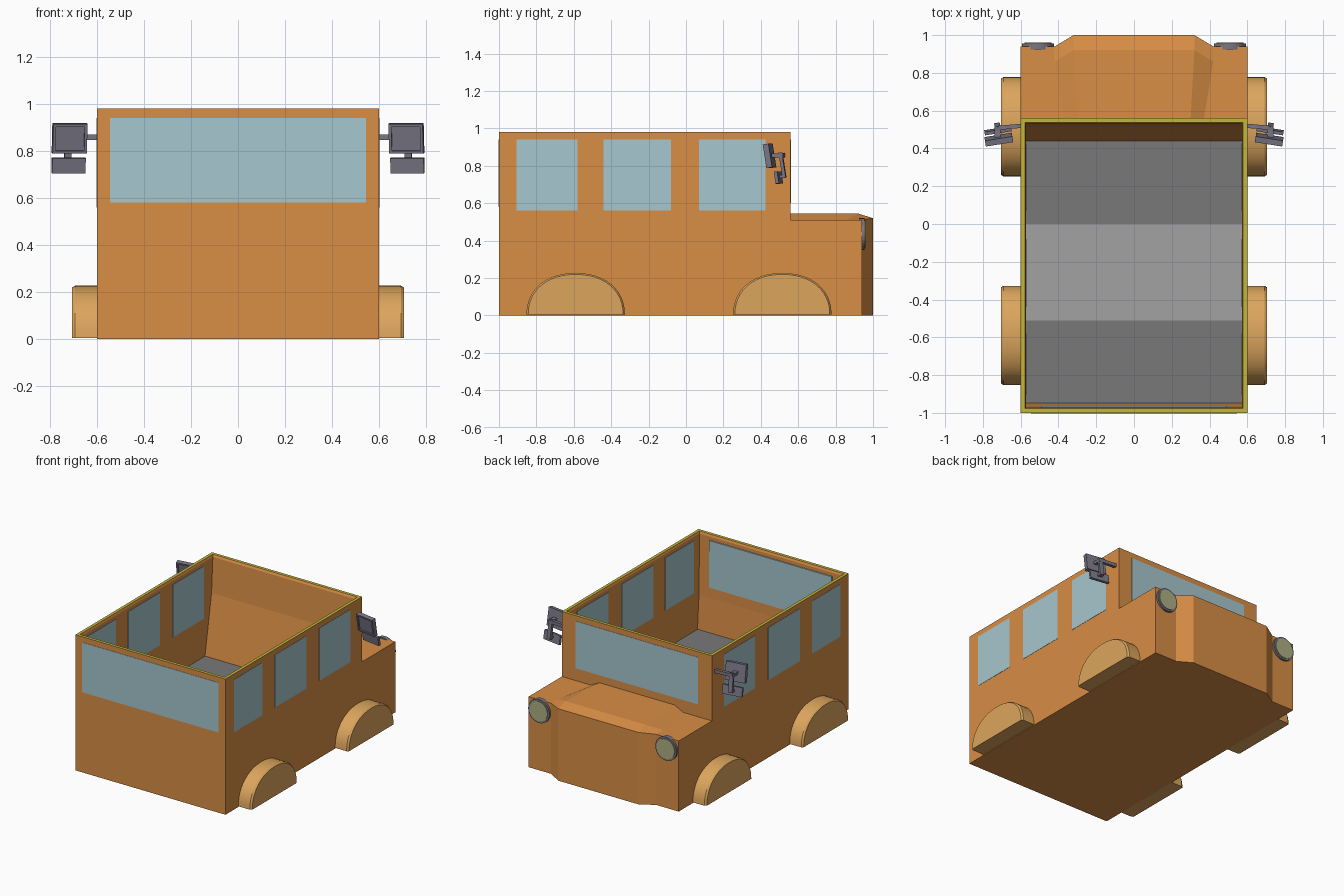
import bpy, bmesh, math
from mathutils import Matrix, Vector

if "Cube" in bpy.data.objects:
    bpy.data.objects.remove(bpy.data.objects["Cube"])


def material(name, *rgb):
    m = bpy.data.materials.new(name)
    m.diffuse_color = (*rgb, 1)
    m.use_nodes = True
    m.node_tree.nodes["Principled BSDF"].inputs["Base Color"].default_value = m.diffuse_color
    return m


ORANGE = material("orange paint", .69, .27, .06)
TAN = material("tan arch", .72, .38, .11)
YELLOW = material("yellow rim", .55, .47, .04)
GLASS = material("window blue", .38, .57, .62)
DARK = material("dark floor", .19, .19, .19)
LIGHT = material("light floor", .36, .36, .36)
METAL = material("mirror grey", .19, .18, .23)
LAMP = material("lamp lens", .42, .42, .22)


def add(name, bm, *mats):
    bmesh.ops.recalc_face_normals(bm, faces=bm.faces)
    me = bpy.data.meshes.new(name)
    bm.to_mesh(me)
    bm.free()
    for m in mats:
        me.materials.append(m)
    ob = bpy.data.objects.new(name, me)
    bpy.context.collection.objects.link(ob)
    return ob


def box(name, lo, hi, mat, rot=None):
    """Box between two corners, optionally rotated about its centre."""
    lo, hi = Vector(lo), Vector(hi)
    bm = bmesh.new()
    mx = Matrix.Translation((lo + hi) / 2)
    if rot:
        mx = mx @ Matrix.Rotation(rot[2], 4, 'Z') @ Matrix.Rotation(rot[0], 4, 'X')
    mx = mx @ Matrix.Diagonal((*(hi - lo), 1))
    bmesh.ops.create_cube(bm, size=1, matrix=mx)
    return add(name, bm, mat)


def mirrored(ob):
    """Make the part on the other side of the vehicle as well."""
    m = ob.modifiers.new("Mirror", 'MIRROR')
    m.use_axis = (True, False, False)
    m.mirror_object = None
    return ob


# Open cabin shell: rings from outer bottom, over the rim, down to the floor
# each ring: half width, rear y, front y, rear z, front z
rings = [(.6, -1, .56, 0, 0), (.6, -1, .56, .98, .98),
         (.578, -.978, .538, .98, .98), (.572, -.972, .53, .965, .965),
         (.572, -.965, .515, .525, .71), (.572, -.948, .44, .28, .28)]
bm = bmesh.new()
loops = []
for w, y0, y1, z0, z1 in rings:
    loops.append([bm.verts.new(p) for p in
                  ((-w, y0, z0), (w, y0, z0), (w, y1, z1), (-w, y1, z1))])
for k, (a, b) in enumerate(zip(loops, loops[1:])):
    for i in range(4):
        j = (i + 1) % 4
        f = bm.faces.new((a[i], a[j], b[j], b[i]))
        f.material_index = 1 if k == 1 else 0
bm.faces.new(loops[0])
bm.faces.new(loops[-1])
add("cabin_body", bm, ORANGE, YELLOW)

# Floor panels
for name, y0, y1, mat in (("floor_front", 0, .44, DARK),
                          ("floor_middle", -.51, 0, LIGHT),
                          ("floor_rear", -.948, -.51, DARK)):
    box(name, (-.571, y0, .276), (.571, y1, .283), mat)

# Hood: columns across x, each following bottom - front - top - back
cols = [(.6, .6, .94, .51, .51), (.42, .37, .94, .51, .51), (.32, .30, 1.0, .52, .545)]
cols = cols + [(-a, -b, y, zf, zt) for a, b, y, zf, zt in reversed(cols)]
bm = bmesh.new()
strips = []
for xf, xr, y, zf, zt in cols:
    strips.append([bm.verts.new(p) for p in
                   ((xr, .56, 0), (xf, y, 0), (xf, y, zf),
                    (xf, y - .08, zt), (xr, .56, zt))])
for a, b in zip(strips, strips[1:]):
    for i in range(5):
        j = (i + 1) % 5
        bm.faces.new((a[i], a[j], b[j], b[i]))
bm.faces.new(strips[0])
bm.faces.new(strips[-1])
add("hood", bm, ORANGE)

# Windows
for i, (y0, y1) in enumerate(((-.905, -.58), (-.44, -.08), (.07, .425))):
    mirrored(box(f"side_window_{i + 1}", (.569, y0, .56), (.602, y1, .94), GLASS))
box("rear_window_outer", (-.545, -1.002, .58), (.545, -.985, .94), GLASS)
box("rear_window_inner", (-.49, -.985, .6), (.49, -.963, .94), GLASS)
box("windscreen", (-.49, .55, .6), (.49, .562, .94), GLASS)

# Wheel arches: half ellipses with a softened outer rim
for name, yc in (("rear_arch", -.59), ("front_arch", .515)):
    bm = bmesh.new()
    sections = []
    for x, s in ((.59, 1), (.692, 1), (.705, .965)):
        sec = []
        for k in range(25):
            t = math.pi * k / 24
            c, sn = math.cos(t), math.sin(t)
            sec.append(bm.verts.new((x, yc + .263 * s * math.copysign(abs(c) ** .92, c),
                                     .005 + .222 * s * sn ** .92 if 0 < k < 24 else .005)))
        sections.append(sec)
    for a, b in zip(sections, sections[1:]):
        for i in range(25):
            j = (i + 1) % 25
            bm.faces.new((a[i], a[j], b[j], b[i]))
    bm.faces.new(sections[0])
    bm.faces.new(sections[-1])
    ob = mirrored(add(name, bm, TAN))
    bpy.context.view_layer.objects.active = ob
    ob.select_set(True)
    bpy.ops.object.shade_smooth_by_angle(angle=math.radians(25))
    ob.select_set(False)

# Headlights: grey ring with a lens
for name, r, y0, y1, mat in (("headlight_ring", .085, .925, .955, METAL),
                             ("headlight_lens", .072, .93, .96, LAMP)):
    bm = bmesh.new()
    mx = Matrix.Translation((.508, (y0 + y1) / 2, .435)) @ Matrix.Rotation(math.pi / 2, 4, 'X')
    bmesh.ops.create_cone(bm, cap_ends=True, segments=32, radius1=r, radius2=r,
                          depth=y1 - y0, matrix=mx)
    mirrored(add(name, bm, mat))

# Wing mirrors: arm, post, large upper and small lower mirror
tilt = (math.radians(9), 0, math.radians(-9))
mirrored(box("mirror_arm", (.59, .503, .845), (.735, .525, .869), METAL, (0, 0, math.radians(-5))))
mirrored(box("mirror_post", (.708, .507, .735), (.738, .525, .872), METAL, tilt))
mirrored(box("mirror_stub_upper", (.708, .45, .845), (.738, .515, .865), METAL))
mirrored(box("mirror_stub_lower", (.708, .495, .735), (.738, .525, .752), METAL))
mirrored(box("upper_mirror", (.643, .44, .79), (.79, .462, .918), METAL, tilt))
mirrored(box("lower_mirror", (.648, .485, .705), (.792, .503, .77), METAL, tilt))
# raised frame around the upper mirror glass
for i, (x0, x1, z0, z1) in enumerate(((.643, .655, .79, .918), (.778, .79, .79, .918),
                                      (.643, .79, .79, .802), (.643, .79, .906, .918))):
    ob = box(f"mirror_frame_{i + 1}", (x0, .431, z0), (x1, .442, z1), METAL)
    c = Vector((.7165, .451, .854))
    ob.data.transform(Matrix.Translation(c) @ Matrix.Rotation(tilt[2], 4, 'Z')
                      @ Matrix.Rotation(tilt[0], 4, 'X') @ Matrix.Translation(-c))
    mirrored(ob)
